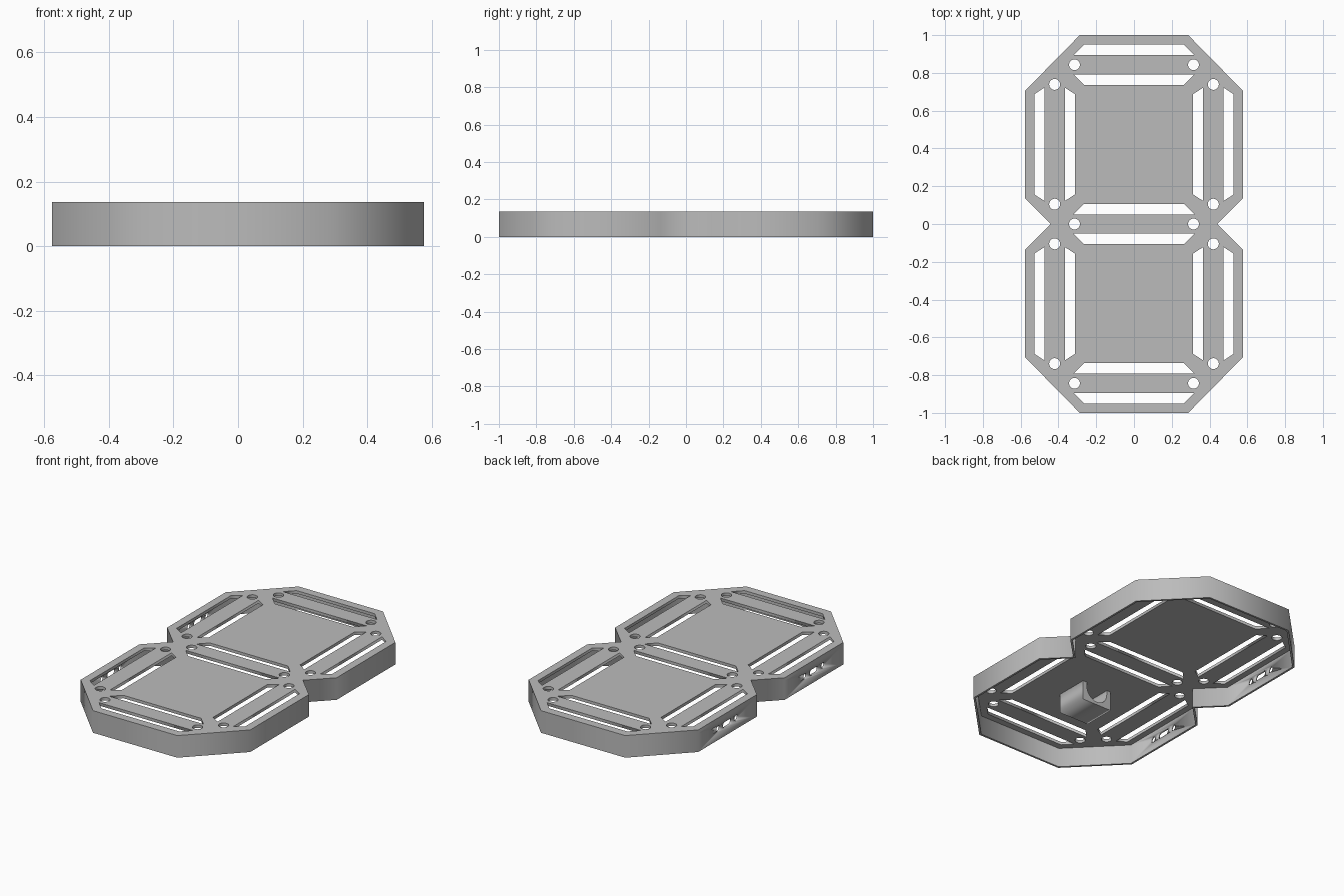
import bpy, math
from mathutils import Vector, Matrix

if "Cube" in bpy.data.objects:
    bpy.data.objects.remove(bpy.data.objects["Cube"])

H, PLATE, WALL = 0.136, 0.018, 0.012

grey = bpy.data.materials.new("light_grey")
grey.diffuse_color = (0.5, 0.5, 0.5, 1)
grey.use_nodes = True
grey.node_tree.nodes["Principled BSDF"].inputs["Base Color"].default_value = grey.diffuse_color


def sheet(name, loops, z0, z1):
    """Filled 2D outline with holes, extruded from z0 to z1."""
    cu = bpy.data.curves.new(name + "_profile", 'CURVE')
    cu.dimensions, cu.fill_mode = '2D', 'BOTH'
    cu.extrude = (z1 - z0) / 2
    for loop in loops:
        sp = cu.splines.new('POLY')
        sp.points.add(len(loop) - 1)
        for p, (x, y) in zip(sp.points, loop):
            p.co = (x, y, 0, 1)
        sp.use_cyclic_u = True
    tmp = bpy.data.objects.new(name + "_tmp", cu)
    bpy.context.collection.objects.link(tmp)
    me = bpy.data.meshes.new_from_object(
        tmp.evaluated_get(bpy.context.evaluated_depsgraph_get()))
    bpy.data.objects.remove(tmp)
    bpy.data.curves.remove(cu)
    me.transform(Matrix.Translation((0, 0, (z0 + z1) / 2)))
    me.materials.clear()
    me.materials.append(grey)
    ob = bpy.data.objects.new(name, me)
    bpy.context.collection.objects.link(ob)
    return ob


def stadium(cx, cy, r, half=0.0, n=24):
    """Circle, or rounded slot stretched along the first axis."""
    pts = []
    for i in range(n):
        a = 2 * math.pi * (i + 0.5) / n
        pts.append((cx + r * math.cos(a) + math.copysign(half, math.cos(a)),
                    cy + r * math.sin(a)))
    return pts


def inset(loop, d):
    """Parallel inward offset of a counter-clockwise outline."""
    out = []
    for i, p in enumerate(loop):
        p, a, b = Vector(p), Vector(loop[i - 1]), Vector(loop[(i + 1) % len(loop)])
        e1, e2 = (p - a).normalized(), (b - p).normalized()
        n1, n2 = Vector((-e1.y, e1.x)), Vector((-e2.y, e2.x))
        out.append(tuple(p + (n1 + n2) * d / (1 + n1.dot(n2))))
    return out


# Two joined octagons
right = [(0.287, -1), (0.577, -0.705), (0.577, -0.135), (0.442, 0),
         (0.577, 0.135), (0.577, 0.705), (0.287, 1)]
outline = right + [(-x, y) for x, y in reversed(right)]

# Slots beside each horizontal bar: long edge towards the bar
holes = []
for cy in (-0.843, 0.0, 0.843):
    for s in (-1, 1):
        near, far = cy + s * 0.051, cy + s * 0.106
        holes.append([(-0.32, near), (0.32, near), (0.265, far), (-0.265, far)])
        holes.append(stadium(s * 0.315, cy, 0.029))

# Slots beside each vertical bar
for sx in (-1, 1):
    for cy in (-0.422, 0.422):
        for s in (-1, 1):
            near, far = sx * 0.42 + s * 0.054, sx * 0.42 + s * 0.108
            holes.append([(near, cy - 0.3), (near, cy + 0.3),
                          (far, cy + 0.265), (far, cy - 0.265)])
            holes.append(stadium(sx * 0.42, cy + s * 0.317, 0.029))

sheet("face_plate", [outline] + holes, H - PLATE, H)

# Thin skirt with port openings in the left side
skirt = sheet("skirt_wall", [outline, inset(outline, WALL)], 0, H - PLATE)
ports = []
for cy in (-0.422, 0.422):
    ports += [stadium(cy - 0.088, 0, 0.018), stadium(cy, 0, 0.018, 0.024),
              stadium(cy + 0.088, 0, 0.018)]
cutter = sheet("port_cutter", ports, -0.05, 0.05)
# local x -> y, local y -> z, extrusion -> x
cutter.data.transform(Matrix(((0, 0, 1, -0.57), (1, 0, 0, 0), (0, 1, 0, H / 2), (0, 0, 0, 1))))
cutter.hide_render = True
cutter.hide_viewport = True
mod = skirt.modifiers.new("ports", 'BOOLEAN')
mod.operation, mod.solver, mod.object = 'DIFFERENCE', 'EXACT', cutter

# Cradle block under the front half, with a round-bottomed channel along y
arc = [(0.072 * math.cos(a), 0.09 - 0.072 * math.sin(a))
       for a in (math.pi * i / 16 for i in range(17))]
top = H - PLATE
profile = [(-0.1, 0), (0.1, 0), (0.1, top), (0.072, top)] + arc + [(-0.072, top), (-0.1, top)]
cradle = sheet("cradle_block", [profile], -0.1, 0.1)
cradle.data.transform(Matrix(((1, 0, 0, 0), (0, 0, -1, -0.422), (0, 1, 0, 0), (0, 0, 0, 1))))
